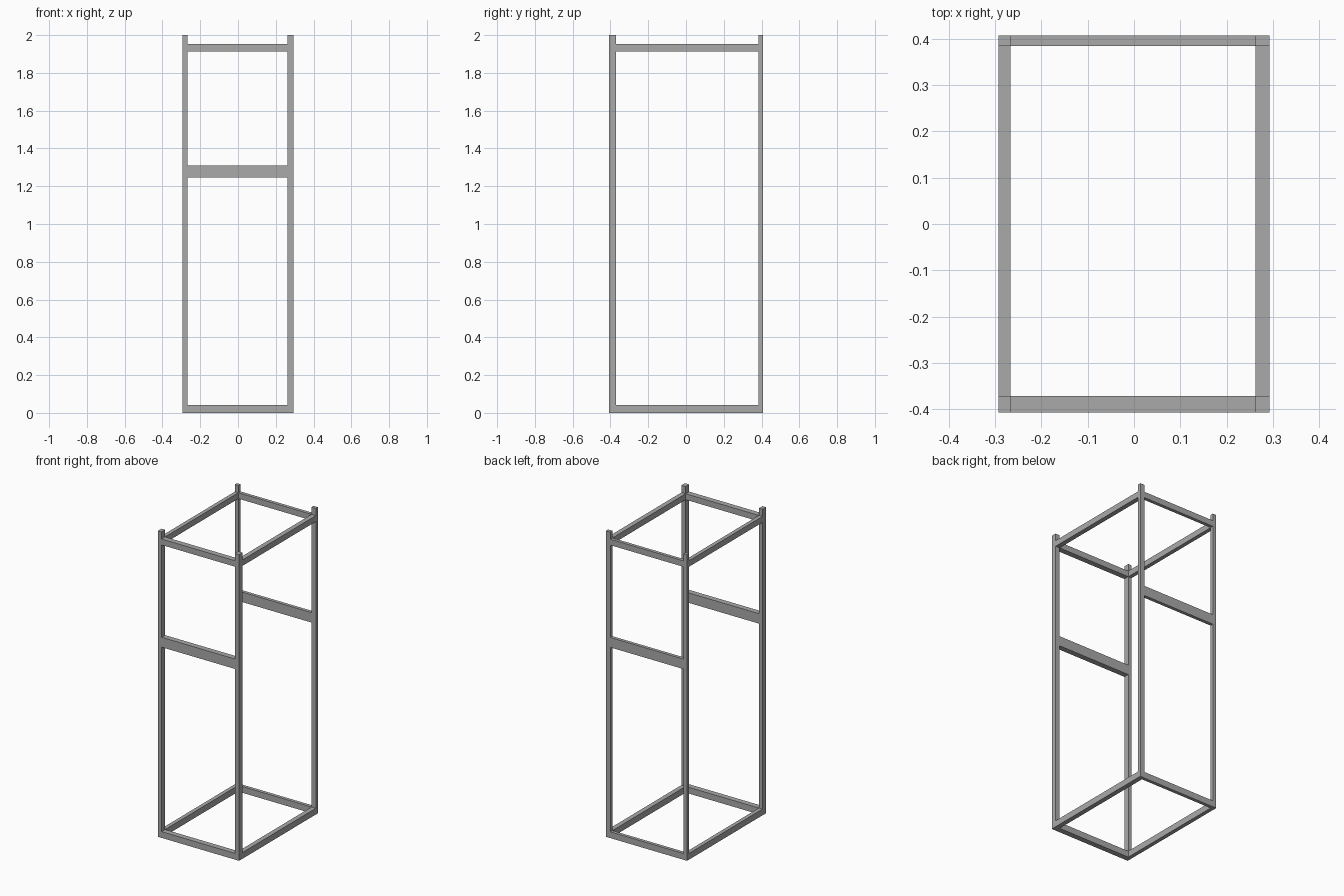
import bpy

if "Cube" in bpy.data.objects:
    bpy.data.objects.remove(bpy.data.objects["Cube"])

# Outer limits and inner faces of the posts
X_LEFT, X_LEFT_IN, X_RIGHT_IN, X_RIGHT = -0.293, -0.267, 0.262, 0.293
Y_FRONT, Y_FRONT_IN, Y_BACK_IN, Y_BACK = -0.407, -0.371, 0.385, 0.407

# Dark grey metal
metal = bpy.data.materials.new("dark_metal")
metal.diffuse_color = (0.4, 0.4, 0.4, 1)
metal.use_nodes = True
metal.node_tree.nodes["Principled BSDF"].inputs["Base Color"].default_value = metal.diffuse_color


def box(name, xs, ys, zs):
    """Add a rectangular bar spanning the given ranges."""
    ranges = (xs, ys, zs)
    bpy.ops.mesh.primitive_cube_add(size=1, location=[(a + b) / 2 for a, b in ranges])
    bar = bpy.context.object
    bar.name = name
    bar.scale = [b - a for a, b in ranges]
    bpy.ops.object.transform_apply(location=False, rotation=False, scale=True)
    bar.data.materials.append(metal)


x_sides = {"left": (X_LEFT, X_LEFT_IN), "right": (X_RIGHT_IN, X_RIGHT)}
y_sides = {"front": (Y_FRONT, Y_FRONT_IN), "back": (Y_BACK_IN, Y_BACK)}
top, middle, bottom = (1.914, 1.953), (1.246, 1.311), (0.0, 0.041)

# Corner posts
for x_name, xs in x_sides.items():
    for y_name, ys in y_sides.items():
        box(f"{y_name}_{x_name}_post", xs, ys, (0, 2))

# Front and back rails, including the deeper middle rails
for y_name, ys in y_sides.items():
    for level, zs in (("top", top), ("middle", middle), ("bottom", bottom)):
        box(f"{y_name}_{level}_rail", (X_LEFT_IN, X_RIGHT_IN), ys, zs)

# Side rails
for x_name, xs in x_sides.items():
    for level, zs in (("top", top), ("bottom", bottom)):
        box(f"{x_name}_{level}_rail", xs, (Y_FRONT_IN, Y_BACK_IN), zs)
